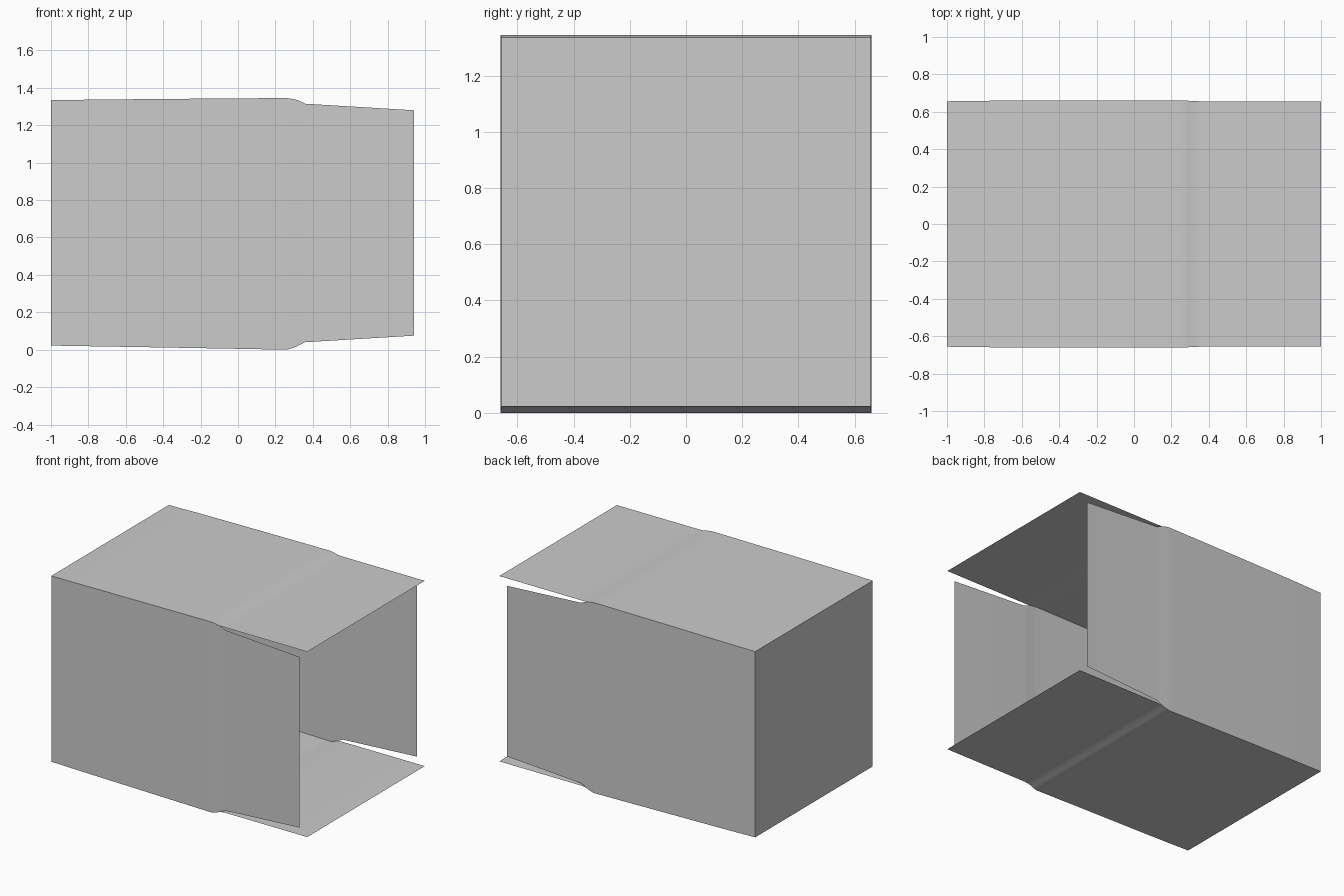
import bpy
import bmesh
import math

cube = bpy.data.objects.get("Cube")
if cube:
    bpy.data.objects.remove(cube, do_unlink=True)

# One plain grey for the whole open carton
grey = bpy.data.materials.new("light grey")
grey.use_nodes = True
colour = (0.6, 0.6, 0.6, 1.0)
grey.diffuse_color = colour
grey.node_tree.nodes["Principled BSDF"].inputs["Base Color"].default_value = colour

# Body stations: x, half width, bottom z, top z
BODY = [
    (-1.00, 0.656, 0.022, 1.334),
    (-0.77, 0.659, 0.018, 1.337),
    (-0.35, 0.660, 0.011, 1.341),
    (0.20, 0.660, 0.001, 1.345),
    (0.26, 0.660, 0.000, 1.345),
    (0.29, 0.659, 0.008, 1.341),
    (0.32, 0.657, 0.020, 1.334),
]
# Flap stations: the lids stay level, the side flaps taper
LID_FLAP = [(0.36, 0.656, 0.024, 1.333), (1.00, 0.656, 0.024, 1.333)]
SIDE_FLAP = [(0.36, 0.656, 0.040, 1.315), (0.94, 0.656, 0.075, 1.280)]


def sheet(name, rows, outward):
    """Join pairs of points into a strip whose faces point outward."""
    bm = bmesh.new()
    pairs = [[bm.verts.new(p) for p in row] for row in rows]
    for (a, b), (c, d) in zip(pairs, pairs[1:]):
        bm.faces.new((a, b, d, c))
    bm.normal_update()
    axis, sign = outward
    if sum(f.normal[axis] for f in bm.faces) * sign < 0:
        bmesh.ops.reverse_faces(bm, faces=bm.faces[:])
    mesh = bpy.data.meshes.new(name)
    bm.to_mesh(mesh)
    bm.free()
    mesh.materials.append(grey)
    obj = bpy.data.objects.new(name, mesh)
    bpy.context.collection.objects.link(obj)
    bpy.ops.object.select_all(action='DESELECT')
    obj.select_set(True)
    bpy.context.view_layer.objects.active = obj
    bpy.ops.object.shade_smooth_by_angle(angle=math.radians(40))
    return obj


# Top and bottom panels, each running on into a level flap
lids = BODY + LID_FLAP
sheet("top_panel", [((x, -w, t), (x, w, t)) for x, w, b, t in lids], (2, 1))
sheet("bottom_panel", [((x, -w, b), (x, w, b)) for x, w, b, t in lids], (2, -1))

# Front and back panels, each running on into a tapered flap
sides = BODY + SIDE_FLAP
for name, s in (("front_panel", -1), ("back_panel", 1)):
    sheet(name, [((x, s * w, b), (x, s * w, t)) for x, w, b, t in sides], (1, s))

# Closed end wall
x, w, b, t = BODY[0]
sheet("end_wall", [((x, -w, b), (x, -w, t)), ((x, w, b), (x, w, t))], (0, -1))
